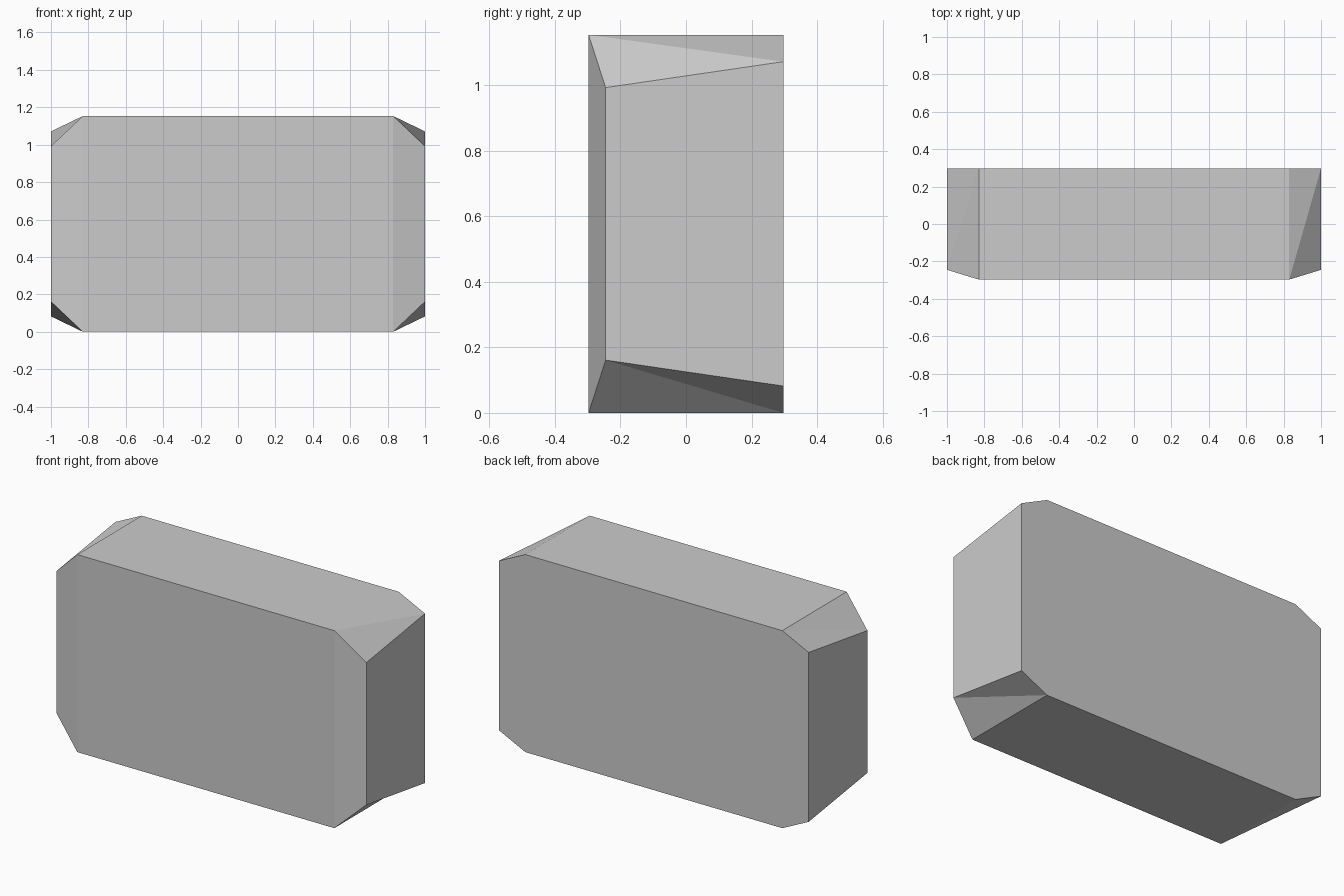
import bpy, bmesh

if "Cube" in bpy.data.objects:
    bpy.data.objects.remove(bpy.data.objects["Cube"])

H = 1.153      # height
D = 0.297      # half depth
XI = 0.83      # half width of the inner front/back edges

bm = bmesh.new()

# Corner points for each quadrant: side s = -1/+1, level t = 0 bottom / 1 top
P = {}
for s in (-1, 1):
    for t in (0, 1):
        z = lambda inset: H - inset if t else inset
        for key, co in {
            "fi": (s * XI, -D, z(0)),          # front inner
            "bi": (s * XI, D, z(0)),           # back inner
            "fo": (s, -0.245, z(0.161)),       # front outer
            "bo": (s, D, z(0.082)),            # back outer
        }.items():
            P[key, s, t] = bm.verts.new(co)


def face(*keys):
    bm.faces.new([P[k] for k in keys])


# Front, top and bottom panels
face(("fi", -1, 0), ("fi", 1, 0), ("fi", 1, 1), ("fi", -1, 1))
for t in (0, 1):
    face(("fi", -1, t), ("fi", 1, t), ("bi", 1, t), ("bi", -1, t))

# Eight-sided back panel
face(("bi", -1, 0), ("bi", 1, 0), ("bo", 1, 0), ("bo", 1, 1),
     ("bi", 1, 1), ("bi", -1, 1), ("bo", -1, 1), ("bo", -1, 0))

for s in (-1, 1):
    # Side panel and front upright chamfer
    face(("fo", s, 0), ("bo", s, 0), ("bo", s, 1), ("fo", s, 1))
    face(("fi", s, 0), ("fo", s, 0), ("fo", s, 1), ("fi", s, 1))
    # Folded corner chamfers; the fold direction alternates around the block
    for t in (0, 1):
        fi, bi, fo, bo = [(k, s, t) for k in ("fi", "bi", "fo", "bo")]
        if (s > 0) == (t == 1):
            face(fi, bo, fo)
            face(fi, bi, bo)
        else:
            face(fi, bi, fo)
            face(fo, bi, bo)

bmesh.ops.recalc_face_normals(bm, faces=bm.faces)
mesh = bpy.data.meshes.new("chamfered_block")
bm.to_mesh(mesh)
bm.free()
bpy.context.collection.objects.link(bpy.data.objects.new("chamfered_block", mesh))
